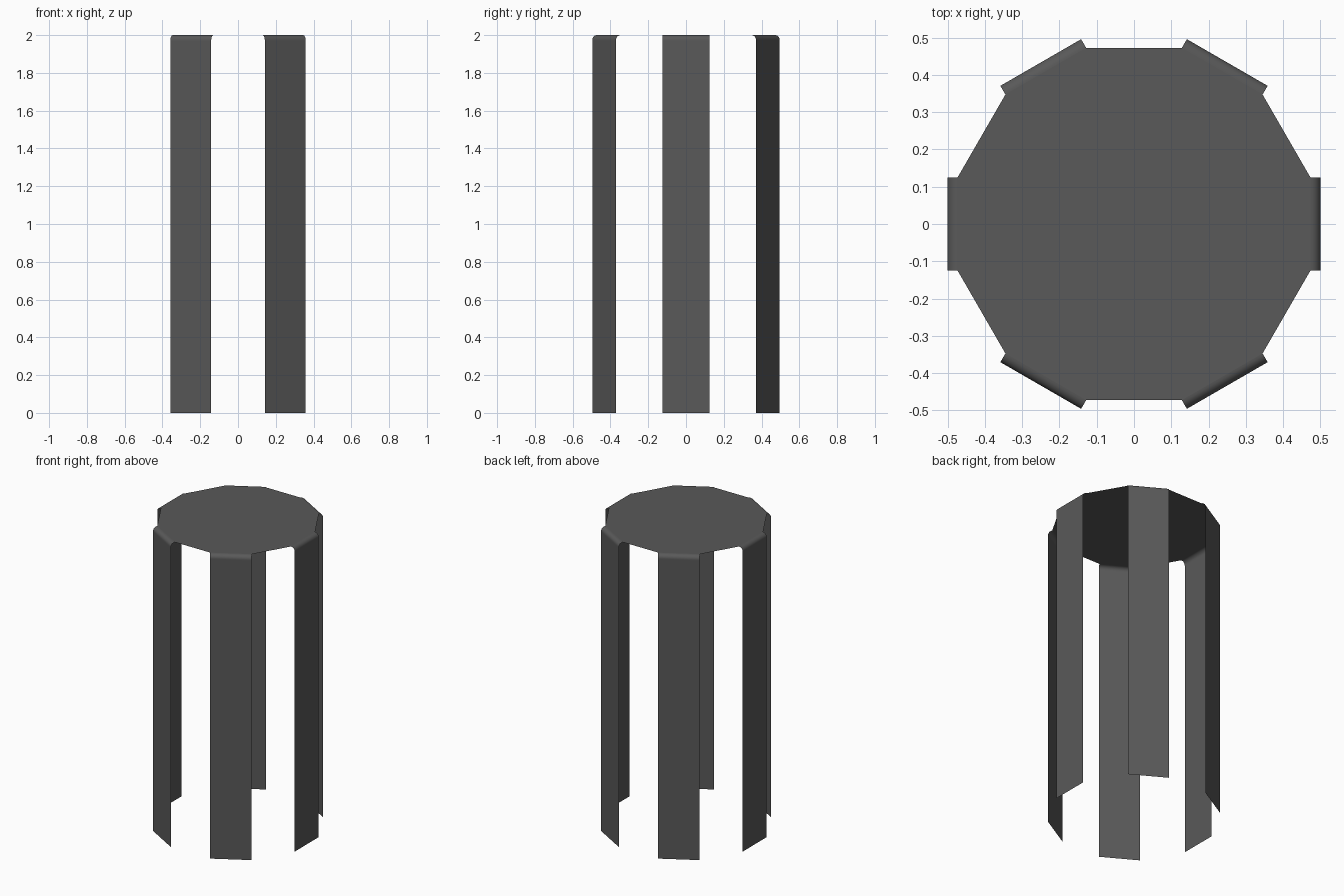
import bpy
from math import sin, cos, pi, radians
from mathutils import Matrix, Vector

if "Cube" in bpy.data.objects:
    bpy.data.objects.remove(bpy.data.objects["Cube"])

HEIGHT = 2.0      # overall height
OUTER = 0.5       # distance from axis to leg face
HALF_W = 0.125    # half the leg width
BEND = 0.027      # radius of the fold between top and leg
LEGS = 6
STEPS = 8         # segments in the fold

grey = bpy.data.materials.new("dark grey sheet")
grey.diffuse_color = (0.1, 0.1, 0.1, 1.0)
grey.use_nodes = True
grey.node_tree.nodes["Principled BSDF"].inputs["Base Color"].default_value = grey.diffuse_color


def make_object(name, verts, faces, smooth=False):
    mesh = bpy.data.meshes.new(name)
    mesh.from_pydata(verts, [], faces)
    mesh.materials.append(grey)
    mesh.update()
    obj = bpy.data.objects.new(name, mesh)
    bpy.context.collection.objects.link(obj)
    if smooth:
        bpy.ops.object.select_all(action='DESELECT')
        obj.select_set(True)
        bpy.context.view_layer.objects.active = obj
        bpy.ops.object.shade_smooth_by_angle(angle=radians(30))
    return obj


rotations = [Matrix.Rotation(i * 2 * pi / LEGS, 3, 'Z') for i in range(LEGS)]

# Twelve-sided flat top, two corners per leg
inner = OUTER - BEND
corners = [r @ Vector((inner, y, HEIGHT)) for r in rotations for y in (-HALF_W, HALF_W)]
make_object("top_panel", corners, [tuple(range(2 * LEGS))])

# Leg profile: rounded fold from the top edge, then straight down to the floor
profile = [(inner + BEND * sin(a), HEIGHT - BEND + BEND * cos(a))
           for a in (k * pi / 2 / STEPS for k in range(STEPS + 1))]
profile += [(OUTER, HEIGHT - BEND - 0.005), (OUTER, 0.0)]

# Six folded sheet legs
for i, r in enumerate(rotations):
    verts = [r @ Vector((x, y, z)) for x, z in profile for y in (-HALF_W, HALF_W)]
    faces = [(2 * k, 2 * k + 2, 2 * k + 3, 2 * k + 1) for k in range(len(profile) - 1)]
    make_object(f"leg_{i + 1}", verts, faces, smooth=True)
